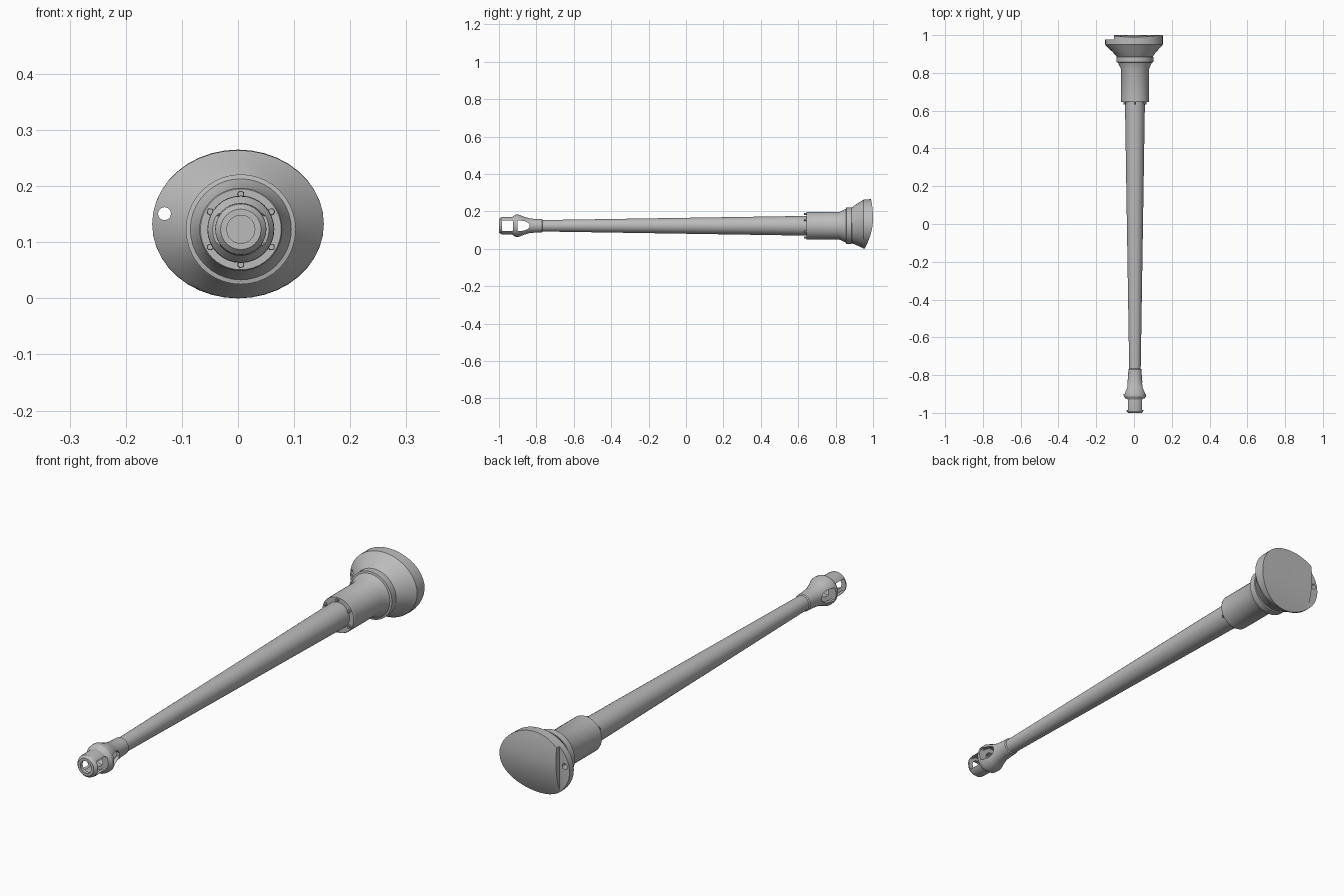
import bpy, bmesh, math

if "Cube" in bpy.data.objects:
    bpy.data.objects.remove(bpy.data.objects["Cube"])

CX, CZ = 0.005, 0.123          # barrel axis
steel = bpy.data.materials.new("steel_grey")
steel.diffuse_color = (0.5, 0.5, 0.5, 1)
steel.use_nodes = True
steel.node_tree.nodes["Principled BSDF"].inputs["Base Color"].default_value = steel.diffuse_color


def finish(name, bm):
    bmesh.ops.recalc_face_normals(bm, faces=bm.faces)
    me = bpy.data.meshes.new(name)
    bm.to_mesh(me)
    bm.free()
    me.materials.append(steel)
    ob = bpy.data.objects.new(name, me)
    bpy.context.collection.objects.link(ob)
    return ob


def select(ob):
    bpy.ops.object.select_all(action='DESELECT')
    ob.select_set(True)
    bpy.context.view_layer.objects.active = ob


def smooth(ob, angle=30):
    select(ob)
    bpy.ops.object.shade_smooth_by_angle(angle=math.radians(angle))


def loft(name, rings, n=32, closed=False, warp=None):
    """Skin rings of (y, cx, cz, rx, rz); closed joins the last ring to the first."""
    bm = bmesh.new()
    loops = []
    for y, cx, cz, rx, rz in rings:
        loop = []
        for i in range(n):
            a = 2 * math.pi * i / n
            z = cz + rz * math.sin(a)
            yy = warp(z) if y is None else y
            loop.append(bm.verts.new((cx + rx * math.cos(a), yy, z)))
        loops.append(loop)
    pairs = list(zip(loops, loops[1:]))
    if closed:
        pairs.append((loops[-1], loops[0]))
    else:
        bm.faces.new(loops[0])
        bm.faces.new(loops[-1])
    for a, b in pairs:
        for i in range(n):
            j = (i + 1) % n
            bm.faces.new((a[i], a[j], b[j], b[i]))
    return finish(name, bm)


def lathe(name, profile, n=32, closed=False, x=CX, z=CZ):
    return loft(name, [(y, x, z, r, r) for y, r in profile], n, closed)


def prism(name, outline, x0, x1):
    """Extrude a (y, z) outline along x."""
    bm = bmesh.new()
    a = [bm.verts.new((x0, y, z)) for y, z in outline]
    b = [bm.verts.new((x1, y, z)) for y, z in outline]
    bm.faces.new(a)
    bm.faces.new(b)
    for i in range(len(a)):
        j = (i + 1) % len(a)
        bm.faces.new((a[i], a[j], b[j], b[i]))
    return finish(name, bm)


def cut(ob, cutter):
    cutter.hide_render = True
    mod = ob.modifiers.new("cut", 'BOOLEAN')
    mod.operation = 'DIFFERENCE'
    mod.solver = 'EXACT'
    mod.object = cutter
    select(ob)
    bpy.ops.object.modifier_apply(modifier=mod.name)
    bpy.data.objects.remove(cutter)


# Tapered barrel tube
smooth(lathe("barrel", [(-0.83, 0.0295), (0.66, 0.053)]))

# Hollow muzzle brake: outer skin, then the two chambers and the baffle inside
brake = lathe("muzzle_brake", [
    (-1.0, 0.036), (-0.99, 0.045), (-0.975, 0.047), (-0.93, 0.047),
    (-0.912, 0.059), (-0.895, 0.06), (-0.865, 0.048), (-0.835, 0.039),
    (-0.80, 0.036), (-0.77, 0.035), (-0.765, 0.029),
    (-0.835, 0.026), (-0.86, 0.034), (-0.9, 0.044), (-0.9, 0.025),
    (-0.925, 0.025), (-0.925, 0.037), (-0.985, 0.037), (-0.985, 0.025),
    (-1.0, 0.025)], closed=True)

# Side windows of the brake
front_window = [(-0.985, -0.024), (-0.981, -0.028), (-0.929, -0.028), (-0.925, -0.024)]
rear_window = [(-0.9, -0.024), (-0.896, -0.028), (-0.865, -0.026), (-0.845, -0.017),
               (-0.837, -0.008)]
for half in (front_window, rear_window):
    outline = half + [(y, -z) for y, z in reversed(half)]
    cut(brake, prism("window_cutter", [(y, CZ + z) for y, z in outline], -0.2, 0.2))
smooth(brake)

# Sleeve, conical collar and ring at the barrel root
smooth(lathe("sleeve", [(0.645, 0.072), (0.648, 0.074), (0.82, 0.074), (0.855, 0.09),
                        (0.857, 0.098), (0.885, 0.098), (0.887, 0.092), (0.93, 0.092)], 40))

# Six bolts on the sleeve face
for i in range(6):
    a = math.radians(30 + 60 * i)
    smooth(lathe("sleeve_bolt", [(0.632, 0.005), (0.635, 0.006), (0.66, 0.006)], 10,
                 x=CX + 0.063 * math.cos(a), z=CZ + 0.063 * math.sin(a)))


# Oval shield with a back face curved over its height
def back(z):
    d = z - 0.165
    return 1.0 - (1.1 if d > 0 else 1.65) * d * d


rings = [(0.886, 0.004, 0.125, 0.095, 0.095), (0.908, 0.002, 0.129, 0.113, 0.108),
         (0.944, 0, 0.132, 0.148, 0.127), (0.95, 0, 0.1325, 0.153, 0.1315)]
rings += [(None, 0, 0.1325, 0.153 * k, 0.1325 * k)
          for k in (1, 0.85, 0.7, 0.55, 0.4, 0.25, 0.1, 0.01)]
shield = loft("shield", rings, 40, warp=back)

# Stepped ear and its through hole
cut(shield, prism("ear_cutter", [(0.978, -0.1), (1.1, -0.1), (1.1, 0.4), (0.978, 0.4)],
                  -0.3, -0.106))
cut(shield, lathe("hole_cutter", [(0.8, 0.0115), (1.1, 0.0115)], 20, x=-0.131, z=0.151))
smooth(shield)
